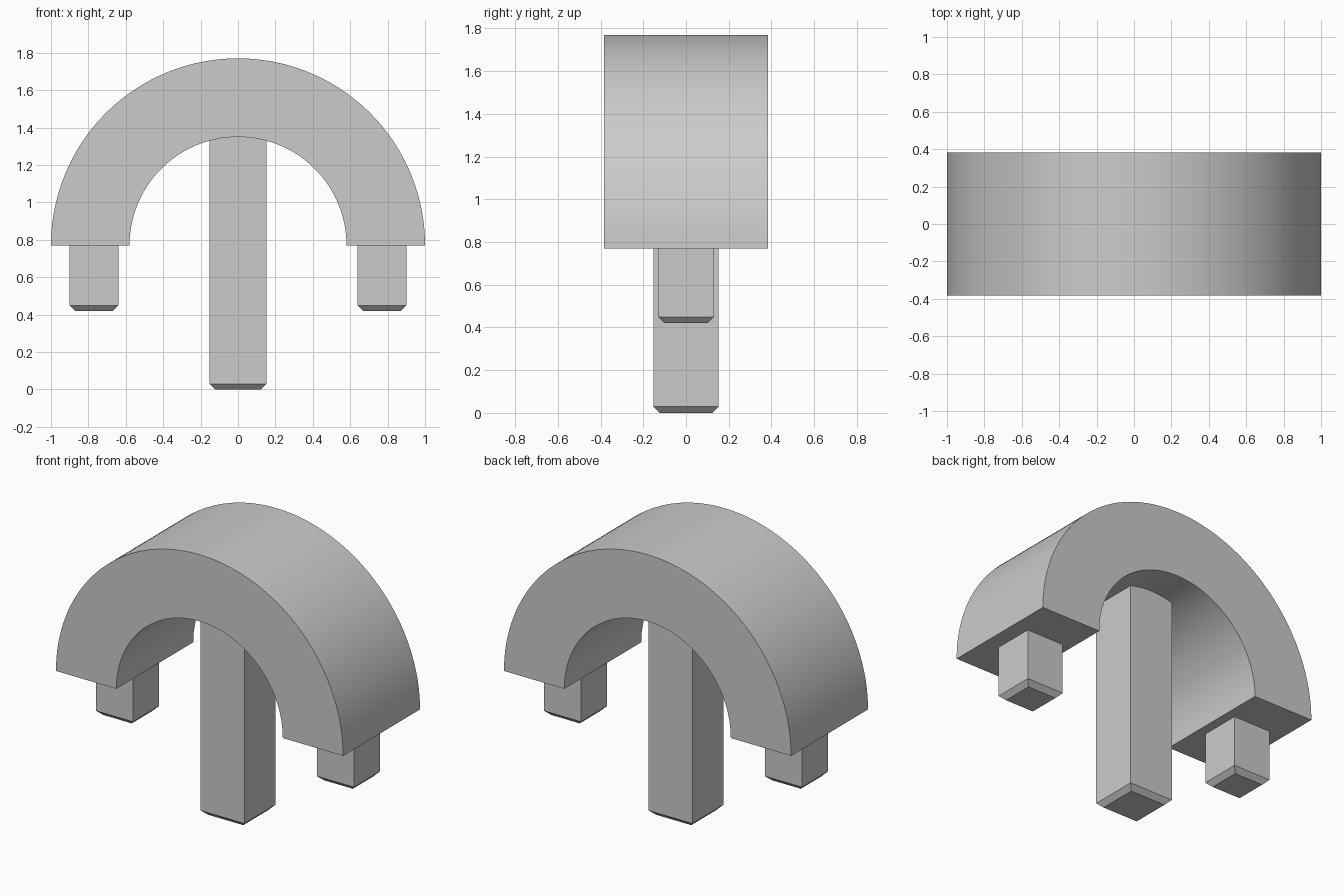
import bpy
import bmesh
from math import cos, sin, pi, radians

if "Cube" in bpy.data.objects:
    bpy.data.objects.remove(bpy.data.objects["Cube"], do_unlink=True)

OUTER, INNER, SPRING_Z, HALF_DEPTH = 1.0, 0.58, 0.77, 0.383
SEGMENTS = 96

grey = bpy.data.materials.new("light grey")
grey.use_nodes = True
grey.diffuse_color = (0.6, 0.6, 0.6, 1)
grey.node_tree.nodes["Principled BSDF"].inputs["Base Color"].default_value = grey.diffuse_color


def add_object(name, bm):
    bmesh.ops.recalc_face_normals(bm, faces=bm.faces)
    mesh = bpy.data.meshes.new(name)
    bm.to_mesh(mesh)
    bm.free()
    mesh.materials.append(grey)
    obj = bpy.data.objects.new(name, mesh)
    bpy.context.collection.objects.link(obj)
    return obj


def peg(name, x, half, bottom, top, chamfer=0.03):
    """Square peg whose bottom rim is chamfered."""
    bm = bmesh.new()
    rings = []
    for z, h in ((bottom, half - chamfer), (bottom + chamfer, half), (top, half)):
        rings.append([bm.verts.new((x + sx * h, sy * h, z))
                      for sx, sy in ((-1, -1), (1, -1), (1, 1), (-1, 1))])
    bm.faces.new(rings[0])
    bm.faces.new(rings[-1])
    for low, high in zip(rings, rings[1:]):
        for i in range(4):
            j = (i + 1) % 4
            bm.faces.new((low[i], low[j], high[j], high[i]))
    return add_object(name, bm)


# Half-ring arch: a rectangular section swept through half a turn
bm = bmesh.new()
sections = []
for i in range(SEGMENTS + 1):
    a = pi * i / SEGMENTS
    sections.append([bm.verts.new((r * cos(a), y, SPRING_Z + r * sin(a)))
                     for r, y in ((OUTER, -HALF_DEPTH), (OUTER, HALF_DEPTH),
                                  (INNER, HALF_DEPTH), (INNER, -HALF_DEPTH))])
for a, b in zip(sections, sections[1:]):
    for i in range(4):
        j = (i + 1) % 4
        bm.faces.new((a[i], a[j], b[j], b[i]))
bm.faces.new(sections[0])
bm.faces.new(sections[-1])
arch = add_object("arch", bm)

bpy.ops.object.select_all(action="DESELECT")
arch.select_set(True)
bpy.context.view_layer.objects.active = arch
bpy.ops.object.shade_smooth_by_angle(angle=radians(30))

# Short pegs under both feet and the long post under the crown
for side, name in ((1, "left_peg"), (-1, "right_peg")):
    peg(name, side * 0.77, 0.13, 0.42, SPRING_Z + 0.01)
peg("centre_post", 0, 0.153, 0, SPRING_Z + INNER + 0.01)
